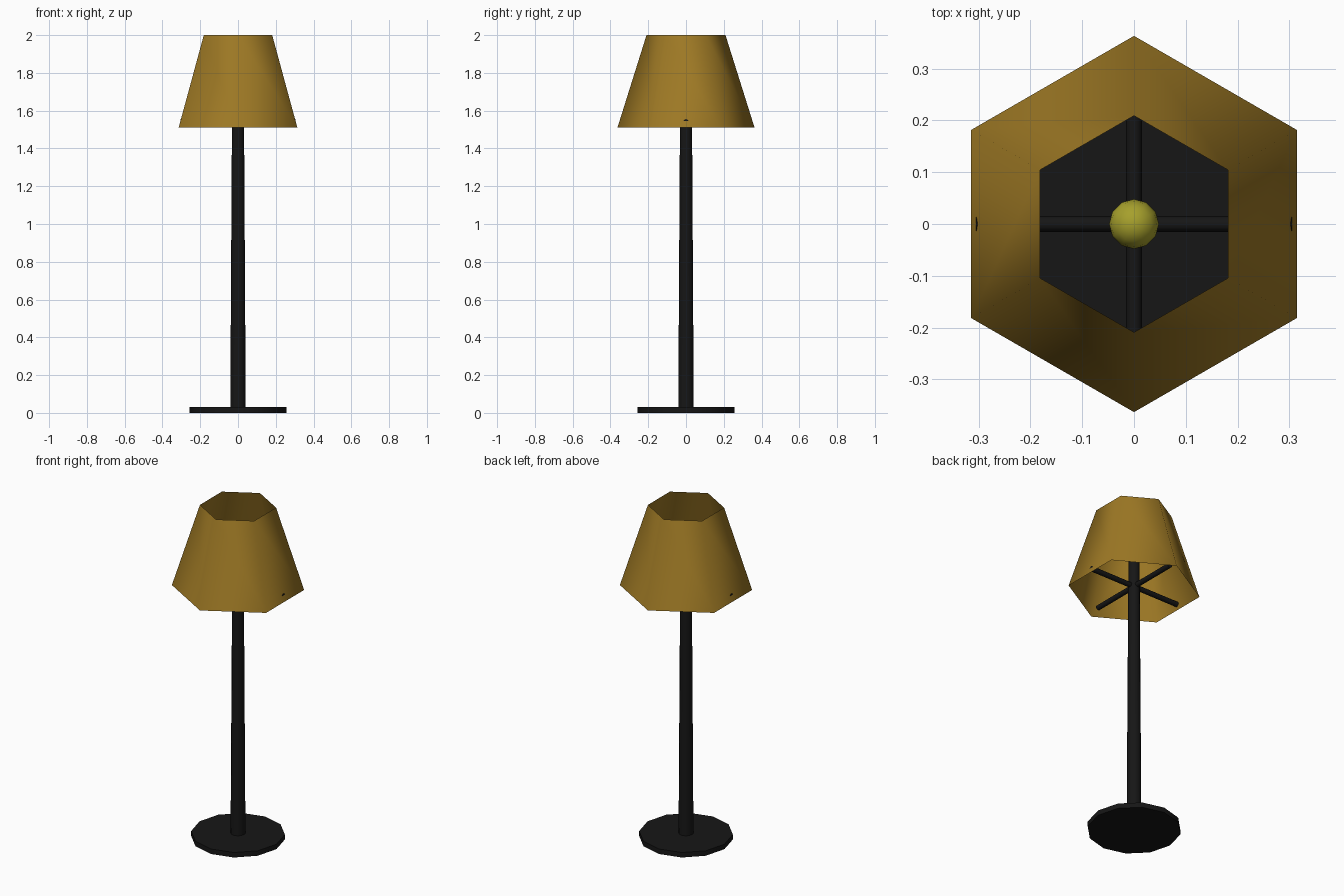
import bpy
from math import pi

if "Cube" in bpy.data.objects:
    bpy.data.objects.remove(bpy.data.objects["Cube"])


def material(name, rgb):
    m = bpy.data.materials.new(name)
    m.diffuse_color = (*rgb, 1)
    m.use_nodes = True
    m.node_tree.nodes["Principled BSDF"].inputs["Base Color"].default_value = m.diffuse_color
    return m


BLACK = material("black_metal", (0.008, 0.008, 0.008))
FABRIC = material("amber_shade", (0.34, 0.19, 0.018))
GLOW = material("yellow_glass", (0.38, 0.35, 0.025))


def finish(name, mat, angle):
    ob = bpy.context.object
    ob.name = name
    ob.data.materials.append(mat)
    bpy.ops.object.shade_smooth_by_angle(angle=angle)
    return ob


def tapered(name, mat, sides, r1, r2, z1, z2, fill='NGON', angle=pi / 4):
    bpy.ops.mesh.primitive_cone_add(vertices=sides, radius1=r1, radius2=r2, depth=z2 - z1,
                                    location=(0, 0, (z1 + z2) / 2), end_fill_type=fill)
    return finish(name, mat, angle)


# Round foot and slightly tapering pole
tapered("base", BLACK, 12, 0.257, 0.257, 0.0, 0.03)
tapered("pole", BLACK, 12, 0.041, 0.031, 0.02, 1.72)

# Open hexagonal shade, smooth around its corners
tapered("shade", FABRIC, 6, 0.363, 0.209, 1.51, 2.0, 'NOTHING', pi / 2)

# Crossed rods carrying the shade
for name, rot in (("support_rod_x", (0, pi / 2, 0)), ("support_rod_y", (pi / 2, 0, 0))):
    bpy.ops.mesh.primitive_cylinder_add(vertices=12, radius=0.015, depth=0.61,
                                        location=(0, 0, 1.54), rotation=rot)
    finish(name, BLACK, pi / 4)

# Bulb on top of the pole
bpy.ops.mesh.primitive_uv_sphere_add(segments=12, ring_count=8, radius=0.048, location=(0, 0, 1.75))
finish("bulb", GLOW, pi / 3)
